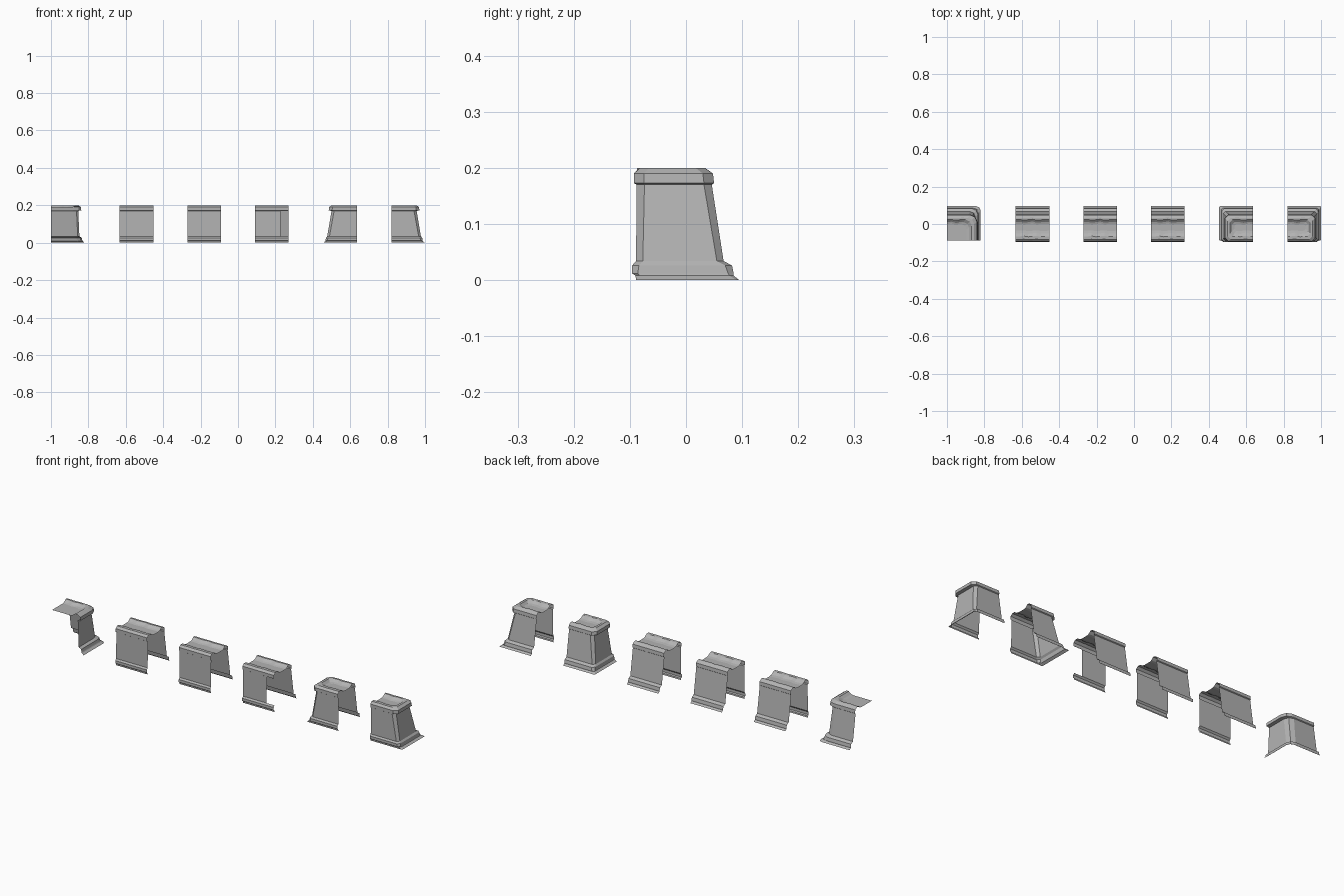
import bpy, bmesh, math

if "Cube" in bpy.data.objects:
    bpy.data.objects.remove(bpy.data.objects["Cube"])

stone = bpy.data.materials.new("stone_grey")
stone.use_nodes = True
COLOUR = (0.45, 0.45, 0.45, 1)
stone.diffuse_color = COLOUR
stone.node_tree.nodes["Principled BSDF"].inputs["Base Color"].default_value = COLOUR

SIZE = 0.18   # length of one wall piece
STEPS = 8     # divisions along a wall

# Wall section, bottom to top: height, front y, back y, end inset, corner inset, bevel, wobble
SECTION = [
    (0.000, -0.089, 0.095, 0.000, 0.000, 0.004, 0),       # skirt
    (0.008, -0.090, 0.085, 0.012, 0.010, 0.008, 0),
    (0.012, -0.096, 0.085, 0.013, 0.012, 0.010, 0),       # base moulding
    (0.026, -0.096, 0.082, 0.015, 0.015, 0.012, 0),
    (0.034, -0.089, 0.067, 0.022, 0.028, 0.012, 0),       # wall foot
    (0.170, -0.088, 0.046, 0.045, 0.034, 0.014, 0),       # wall head
    (0.173, -0.093, 0.050, 0.030, 0.018, 0.018, 0),       # coping
    (0.190, -0.093, 0.048, 0.032, 0.020, 0.018, 0),
    (0.200, -0.082, 0.033, 0.046, 0.035, 0.016, 0.001),
    (0.200, -0.066, 0.023, 0.058, 0.048, 0.014, 0.003),
    (0.189, -0.050, 0.010, 0.070, 0.062, 0.012, 0.004),   # inner slope
    (0.186, -0.036, 0.000, 0.082, 0.076, 0.010, 0.003),   # walkway
]
WALL_FOOT = 4


def run(x0, x1, y, wobble, phase):
    """Points along x with an uneven, worn edge."""
    pts = []
    for i in range(STEPS + 1):
        x = x0 + (x1 - x0) * i / STEPS
        fade = math.sin(math.pi * i / STEPS)
        pts.append((x, y + wobble * fade * math.sin(x * 90 + phase)))
    return pts


def strips(kind, level):
    """Plan outlines of one level, running anticlockwise."""
    z, front, back, end_in, corner_in, c, wob = level
    h = SIZE / 2
    if kind == "straight":
        return [run(-h, h, front, wob, 0), run(h, -h, back, wob, 2)]
    if kind == "end":
        e = h - end_in
        return [run(-h, e - c, front, wob, 0) + [(e, front + c), (e, back - c)]
                + run(e - c, -h, back, wob, 2)]
    e = h - corner_in
    c = c + 0.018
    return [[(e, -0.087), (e, -0.03), (e, back - c), (e - c * 0.3, back - c * 0.3)]
            + run(e - c, -h, back, wob, 2)]


def build(name, kind, centre, mirror=False, opening=False):
    bm = bmesh.new()
    side = -1 if mirror else 1
    levels = []
    for level in SECTION:
        levels.append([[bm.verts.new((centre + side * x, y, level[0])) for x, y in s]
                       for s in strips(kind, level)])
    # Loft between levels, leaving a gap in the front wall where wanted
    for k, (low, high) in enumerate(zip(levels, levels[1:])):
        for s, (a, b) in enumerate(zip(low, high)):
            for i in range(len(a) - 1):
                if opening and k == WALL_FOOT and s == 0 and i >= STEPS - 2:
                    continue
                bm.faces.new((a[i], a[i + 1], b[i + 1], b[i]))
    # Walkway floor
    floor = [v for s in levels[-1] for v in s]
    if kind == "corner":
        floor.append(bm.verts.new((centre - SIZE / 2, -0.087, SECTION[-1][0])))
    bm.faces.new(floor)
    if mirror:
        bmesh.ops.reverse_faces(bm, faces=bm.faces[:])
    mesh = bpy.data.meshes.new(name)
    bm.to_mesh(mesh)
    bm.free()
    mesh.materials.append(stone)
    obj = bpy.data.objects.new(name, mesh)
    bpy.context.collection.objects.link(obj)


build("corner_wall", "corner", -0.91)
build("straight_wall_a", "straight", -0.543)
build("straight_wall_b", "straight", -0.181)
build("wall_with_opening", "straight", 0.181, opening=True)
build("end_wall_right", "end", 0.545, mirror=True)
build("end_wall_left", "end", 0.91)
